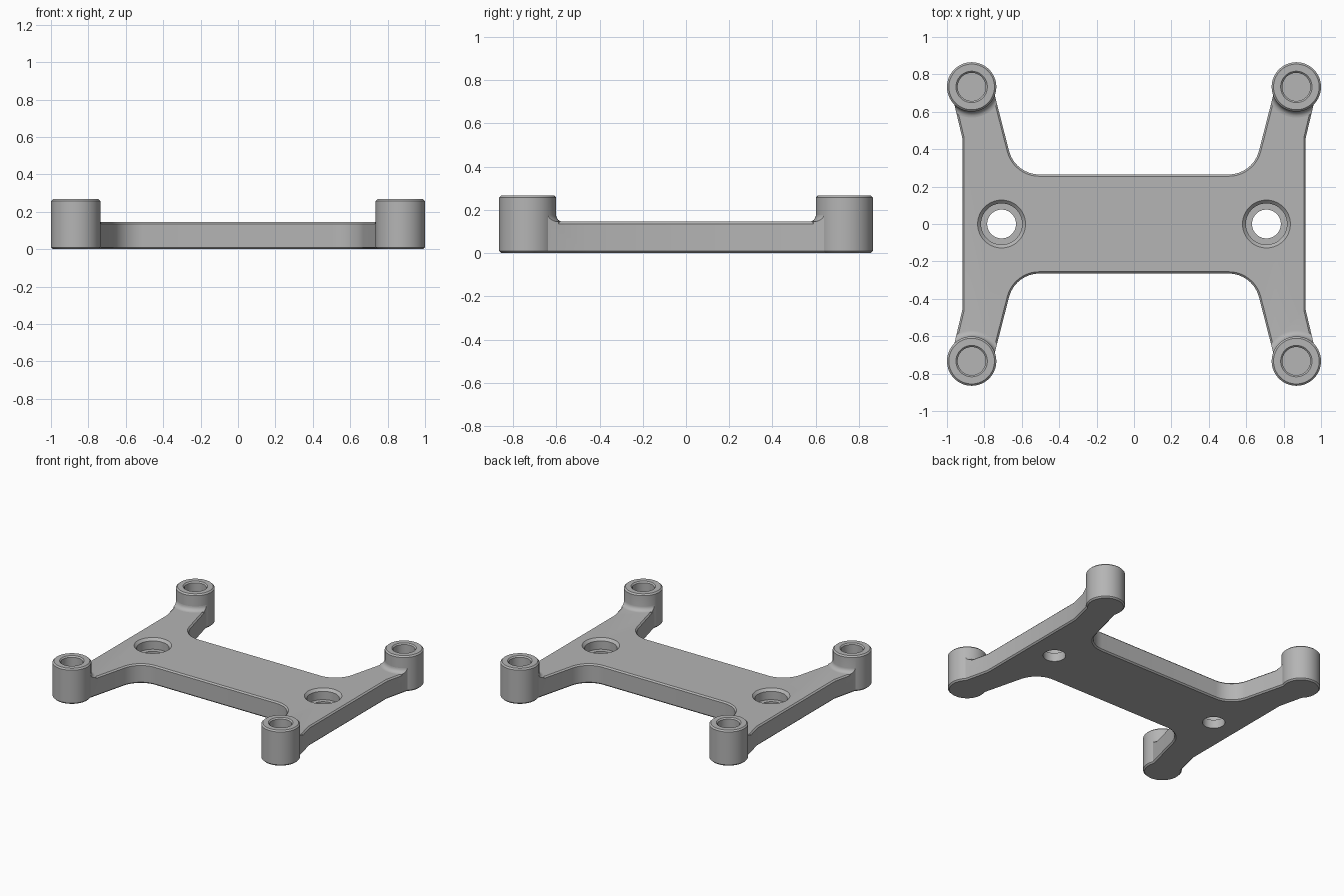
import bpy
import bmesh
import math
from mathutils import Vector

if "Cube" in bpy.data.objects:
    bpy.data.objects.remove(bpy.data.objects["Cube"])

PLATE_TOP, POST_TOP, EDGE = 0.145, 0.267, 0.01
POST_X, POST_Y, POST_R = 0.868, 0.733, 0.132

grey = bpy.data.materials.new("grey plastic")
grey.use_nodes = True
grey.diffuse_color = (0.46, 0.46, 0.46, 1)
grey.node_tree.nodes["Principled BSDF"].inputs["Base Color"].default_value = (0.46, 0.46, 0.46, 1)


def add_object(name, bm):
    bmesh.ops.recalc_face_normals(bm, faces=bm.faces)
    mesh = bpy.data.meshes.new(name)
    bm.to_mesh(mesh)
    bm.free()
    mesh.materials.append(grey)
    obj = bpy.data.objects.new(name, mesh)
    bpy.context.collection.objects.link(obj)
    return obj


def prism(name, outline, height, bevel=0):
    """Extrude an outline upwards, optionally chamfering both rims."""
    bm = bmesh.new()
    base = bm.faces.new([bm.verts.new((x, y, 0)) for x, y in outline])
    top = bmesh.ops.extrude_face_region(bm, geom=[base])["geom"]
    for v in top:
        if isinstance(v, bmesh.types.BMVert):
            v.co.z = height
    if bevel:
        rims = [e for e in bm.edges if abs(e.verts[0].co.z - e.verts[1].co.z) < 1e-5]
        bmesh.ops.bevel(bm, geom=rims, offset=bevel, segments=1, affect='EDGES')
    return add_object(name, bm)


def lathe(name, profile, x, y, steps=64):
    """Closed solid of revolution from (radius, height) rings, bottom to top."""
    bm = bmesh.new()
    rings = [[bm.verts.new((x + r * math.cos(math.tau * i / steps),
                            y + r * math.sin(math.tau * i / steps), z))
              for i in range(steps)] for r, z in profile]
    for a, b in zip(rings, rings[1:]):
        for i in range(steps):
            j = (i + 1) % steps
            bm.faces.new((a[i], a[j], b[j], b[i]))
    bm.faces.new(rings[0])
    bm.faces.new(rings[-1])
    return add_object(name, bm)


def combine(target, tool, operation):
    mod = target.modifiers.new(operation, 'BOOLEAN')
    mod.operation, mod.solver, mod.object = operation, 'EXACT', tool
    bpy.context.view_layer.objects.active = target
    bpy.ops.object.modifier_apply(modifier=mod.name)
    bpy.data.objects.remove(tool)


# Quarter outline: waist edge, rounded inner corner, arm, straight outer side
corner, arm_end = Vector((0.636, 0.265)), Vector((0.755, 0.73))
along = (arm_end - corner).normalized()
reach = 0.13
start, end = corner - Vector((reach, 0)), corner + along * reach
turn = math.atan2(along.y, along.x)
radius = reach / math.tan(turn / 2)
centre = start + Vector((0, radius))
quarter = [centre + radius * Vector((math.sin(turn * i / 12), -math.cos(turn * i / 12)))
           for i in range(13)]
quarter += [arm_end, Vector((0.982, 0.73)), Vector((0.918, 0.46))]
right_half = [(p.x, p.y) for p in quarter] + [(p.x, -p.y) for p in reversed(quarter)]
outline = right_half + [(-x, -y) for x, y in right_half]

body = prism("mounting_plate", outline, PLATE_TOP, EDGE)

# Corner posts with a curved foot that stays on the arm
post_profile = [(POST_R - EDGE, 0), (POST_R, EDGE),
                (POST_R, POST_TOP - EDGE), (POST_R - EDGE, POST_TOP)]
flare = 0.032
foot_profile = [(POST_R - 0.01, PLATE_TOP - 0.03), (POST_R + flare, PLATE_TOP - 0.03)]
foot_profile += [(POST_R + flare * (1 - math.sin(a)), PLATE_TOP + flare * (1 - math.cos(a)))
                 for a in (math.pi / 2 * i / 6 for i in range(7))]
foot_profile.append((POST_R - 0.01, PLATE_TOP + flare))
for sx in (-1, 1):
    for sy in (-1, 1):
        x, y = sx * POST_X, sy * POST_Y
        foot = lathe("post_foot", foot_profile, x, y)
        combine(foot, prism("foot_limit", outline, POST_TOP), 'INTERSECT')
        combine(body, foot, 'UNION')
        combine(body, lathe("corner_post", post_profile, x, y), 'UNION')
        # Blind screw hole with a chamfered mouth
        hole = [(0.075, 0.09), (0.075, POST_TOP - 0.009),
                (0.084, POST_TOP), (0.084, POST_TOP + 0.05)]
        combine(body, lathe("post_hole", hole, x, y), 'DIFFERENCE')

# Counterbored through holes at both ends of the waist
bore = [(0.077, -0.05), (0.077, 0.065), (0.11, 0.065), (0.11, PLATE_TOP - 0.018),
        (0.128, PLATE_TOP), (0.128, PLATE_TOP + 0.05)]
for sx in (-1, 1):
    combine(body, lathe("plate_hole", bore, sx * 0.708, 0), 'DIFFERENCE')

# Smooth the round walls and keep the chamfers crisp
bpy.ops.object.select_all(action='DESELECT')
body.select_set(True)
bpy.context.view_layer.objects.active = body
bpy.ops.object.shade_smooth_by_angle(angle=math.radians(28))
